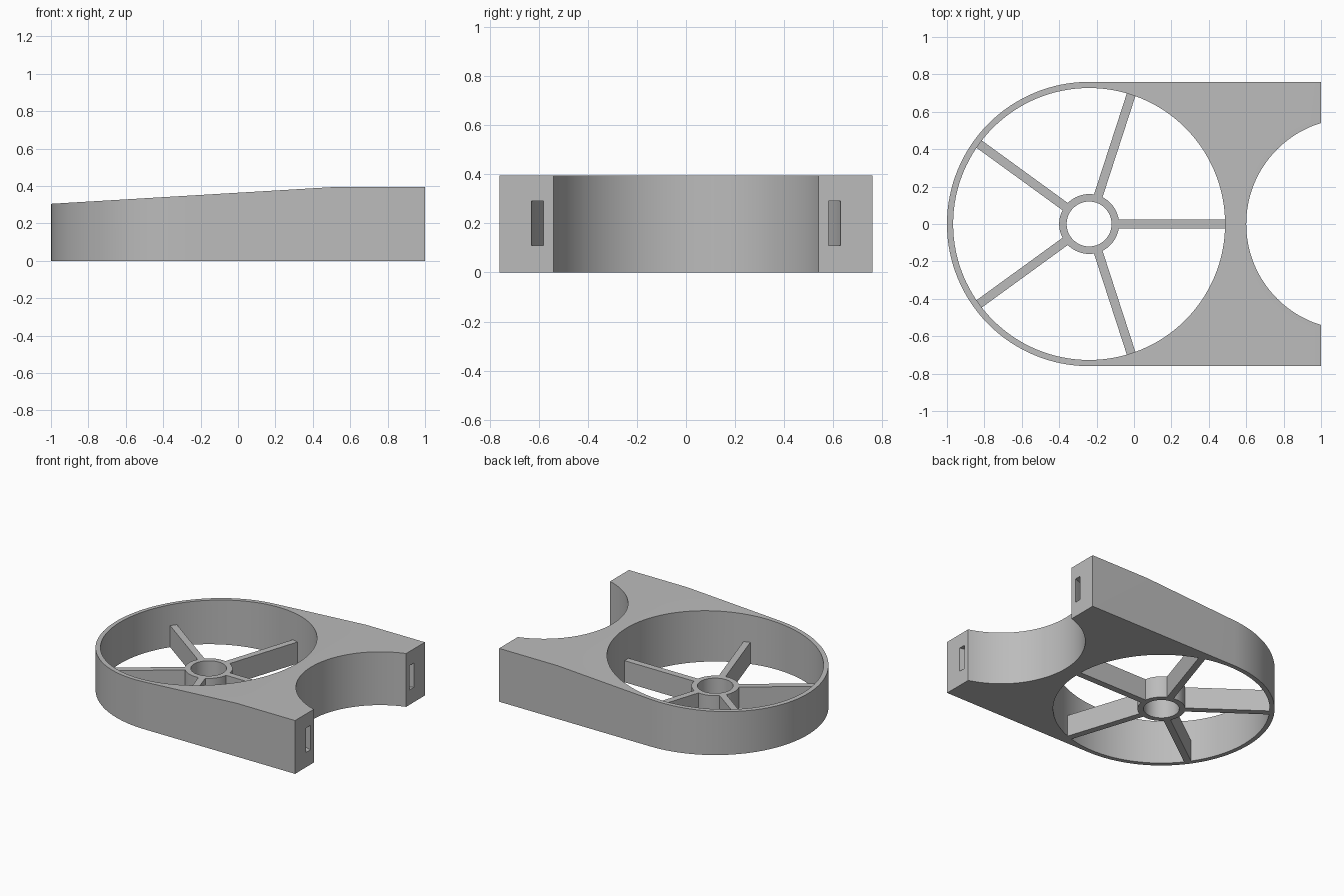
import bpy, bmesh, math
from mathutils import Matrix

old = bpy.data.objects.get("Cube")
if old:
    bpy.data.objects.remove(old, do_unlink=True)

FAN_X, OUTER_R, BORE_R = -0.24, 0.76, 0.727
NOTCH_X, NOTCH_R = 1.1645, 0.5645
HEIGHT, LOW, SLOPE_X = 0.395, 0.305, 0.52
SPOKE_H = 0.16
SEGS = 128

grey = bpy.data.materials.new("grey_plastic")
grey.use_nodes = True
COLOUR = (0.5, 0.5, 0.5, 1)
grey.diffuse_color = COLOUR
grey.node_tree.nodes["Principled BSDF"].inputs["Base Color"].default_value = COLOUR


def make(name, bm):
    bmesh.ops.recalc_face_normals(bm, faces=bm.faces)
    mesh = bpy.data.meshes.new(name)
    bm.to_mesh(mesh)
    bm.free()
    mesh.materials.append(grey)
    ob = bpy.data.objects.new(name, mesh)
    bpy.context.collection.objects.link(ob)
    return ob


def prism(name, points, offset):
    """Sweep a closed 3D outline along an offset."""
    bm = bmesh.new()
    face = bm.faces.new([bm.verts.new(p) for p in points])
    res = bmesh.ops.extrude_face_region(bm, geom=[face])
    verts = [g for g in res["geom"] if isinstance(g, bmesh.types.BMVert)]
    bmesh.ops.translate(bm, verts=verts, vec=offset)
    return make(name, bm)


def cylinder(name, x, r, z0, z1):
    pts = [(x + r * math.cos(t), r * math.sin(t), z0)
           for t in (2 * math.pi * i / SEGS for i in range(SEGS))]
    return prism(name, pts, (0, 0, z1 - z0))


def tube(name, x, r_in, r_out, z0, z1):
    """Ring with a rectangular section."""
    bm = bmesh.new()
    section = [(r_in, z0), (r_out, z0), (r_out, z1), (r_in, z1)]
    rings = []
    for i in range(SEGS):
        t = 2 * math.pi * i / SEGS
        rings.append([bm.verts.new((x + r * math.cos(t), r * math.sin(t), z))
                      for r, z in section])
    for i in range(SEGS):
        a, b = rings[i], rings[(i + 1) % SEGS]
        for k in range(4):
            m = (k + 1) % 4
            bm.faces.new((a[k], a[m], b[m], b[k]))
    return make(name, bm)


def select(ob):
    bpy.ops.object.select_all(action="DESELECT")
    ob.select_set(True)
    bpy.context.view_layer.objects.active = ob


def cut(ob, cutter):
    cutter.hide_render = True
    mod = ob.modifiers.new("cut", "BOOLEAN")
    mod.operation, mod.solver, mod.object = "DIFFERENCE", "EXACT", cutter
    select(ob)
    bpy.ops.object.modifier_apply(modifier=mod.name)
    bpy.data.objects.remove(cutter, do_unlink=True)


# Housing: rounded at one end, square at the other
half = SEGS // 2
outline = [(1, -OUTER_R, 0), (1, OUTER_R, 0)]
for i in range(half + 1):
    t = math.pi / 2 + math.pi * i / half
    outline.append((FAN_X + OUTER_R * math.cos(t), OUTER_R * math.sin(t), 0))
housing = prism("housing", outline, (0, 0, HEIGHT))

# Sloping top, fan opening and round notch
slope = (HEIGHT - LOW) / (SLOPE_X + 1)
wedge = [(SLOPE_X, -1, HEIGHT), (-1.2, -1, LOW - 0.2 * slope),
         (-1.2, -1, 0.6), (SLOPE_X, -1, 0.6)]
cut(housing, prism("slope_cutter", wedge, (0, 2, 0)))
cut(housing, cylinder("bore_cutter", FAN_X, BORE_R, -0.1, 0.6))
cut(housing, cylinder("notch_cutter", NOTCH_X, NOTCH_R, -0.1, 0.6))

# Curved strap channel running behind the notch
cut(housing, tube("strap_cutter", NOTCH_X, 0.603, 0.651, 0.11, 0.29))

# Hub and its five spokes
hub = tube("hub", FAN_X, 0.12, 0.16, 0, SPOKE_H)
parts = [housing, hub]
R0, R1, HALF_W = 0.145, 0.735, 0.024
for i in range(5):
    spoke = prism(f"spoke_{i + 1}",
                  [(R0, -HALF_W, 0), (R1, -HALF_W, 0), (R1, HALF_W, 0), (R0, HALF_W, 0)],
                  (0, 0, SPOKE_H))
    spoke.data.transform(Matrix.Translation((FAN_X, 0, 0))
                         @ Matrix.Rotation(2 * math.pi * i / 5, 4, "Z"))
    parts.append(spoke)

for ob in parts:
    select(ob)
    bpy.ops.object.shade_smooth_by_angle(angle=math.radians(30))
